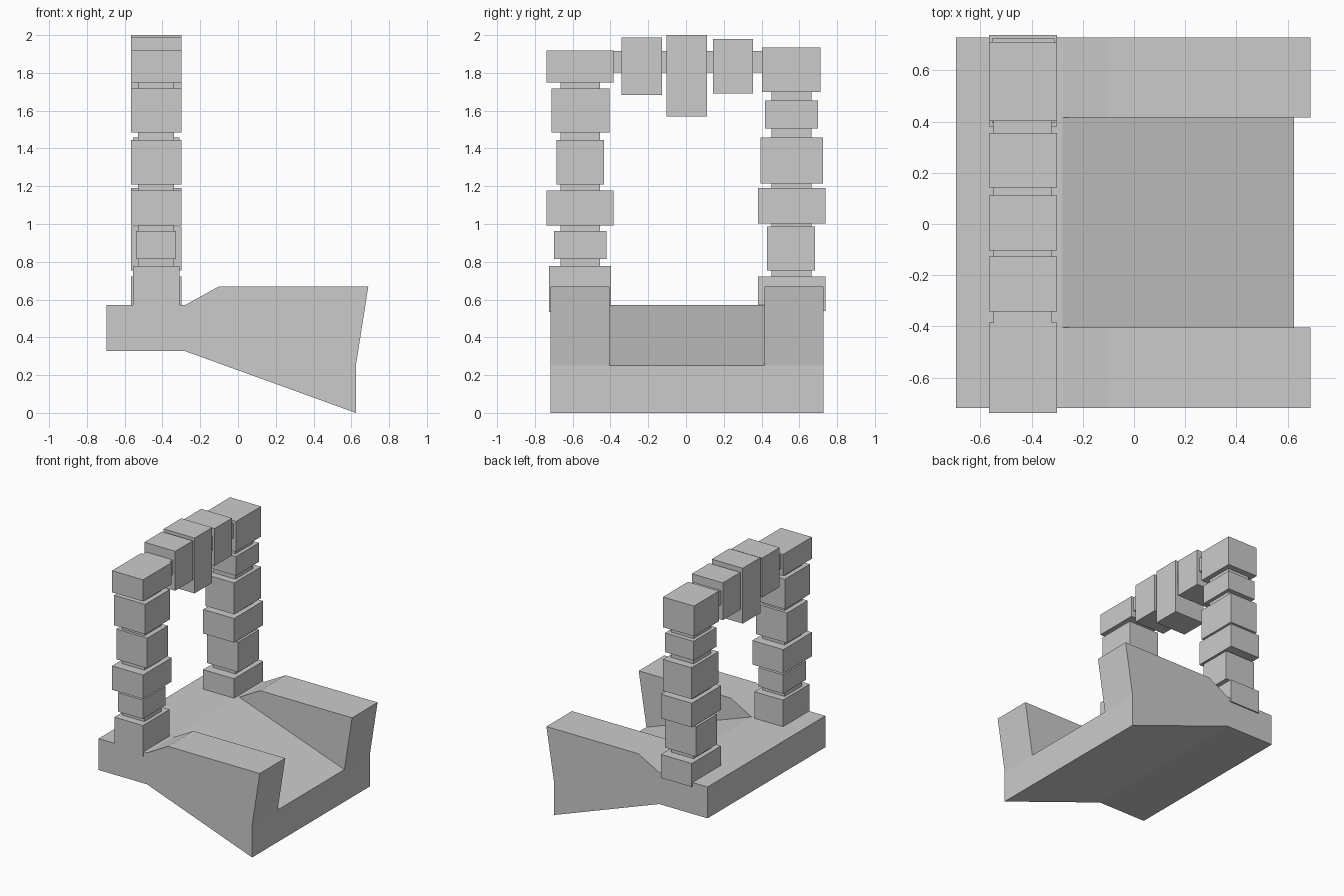
import bpy, bmesh

if "Cube" in bpy.data.objects:
    bpy.data.objects.remove(bpy.data.objects["Cube"])


def make_object(name, bm):
    bmesh.ops.recalc_face_normals(bm, faces=bm.faces)
    mesh = bpy.data.meshes.new(name)
    bm.to_mesh(mesh)
    bm.free()
    obj = bpy.data.objects.new(name, mesh)
    bpy.context.collection.objects.link(obj)
    return obj


def box(name, x, y, z):
    bm = bmesh.new()
    bmesh.ops.create_cube(bm, size=1)
    for v in bm.verts:
        v.co = [(lo + hi) / 2 + c * (hi - lo) for c, (lo, hi) in zip(v.co, (x, y, z))]
    return make_object(name, bm)


def prism(name, profile, y0, y1):
    """Extrude an (x, z) profile along y."""
    bm = bmesh.new()
    face = bm.faces.new([bm.verts.new((x, y0, z)) for x, z in profile])
    ext = bmesh.ops.extrude_face_region(bm, geom=[face])
    for v in ext["geom"]:
        if isinstance(v, bmesh.types.BMVert):
            v.co.y = y1
    return make_object(name, bm)


# Base: flared slab with a sloping channel cut between two side walls
base = prism("base", [(-0.695, 0.327), (-0.28, 0.327), (0.624, 0.0), (0.624, 0.25),
                      (0.69, 0.67), (-0.10, 0.67), (-0.28, 0.571), (-0.695, 0.571)],
             -0.718, 0.728)
slope = (0.25 - 0.571) / (0.624 + 0.28)
cutter = prism("channel_cutter", [(-0.28, 0.571), (0.9, 0.571 + slope * 1.18),
                                  (0.9, 0.9), (-0.28, 0.9)], -0.405, 0.415)
cutter.hide_render = True
mod = base.modifiers.new("channel", 'BOOLEAN')
mod.operation = 'DIFFERENCE'
mod.solver = 'EXACT'
mod.object = cutter
bpy.context.view_layer.objects.active = base
bpy.ops.object.modifier_apply(modifier="channel")
bpy.data.objects.remove(cutter)

# Stone x ranges
WIDE, MID, SLIM = (-0.566, -0.30), (-0.555, -0.31), (-0.54, -0.328)

# Stones per pillar: x range, y range, z range
pillars = {
    "front": ((-0.665, -0.455), [
        (MID, (-0.725, -0.398), (0.535, 0.778)),
        (SLIM, (-0.70, -0.42), (0.815, 0.962)),
        (WIDE, (-0.738, -0.385), (0.992, 1.178)),
        (WIDE, (-0.686, -0.433), (1.21, 1.445)),
        (WIDE, (-0.712, -0.405), (1.484, 1.717)),
        (WIDE, (-0.738, -0.385), (1.75, 1.918))]),
    "back": ((0.452, 0.664), [
        (WIDE, (0.38, 0.738), (0.54, 0.722)),
        (WIDE, (0.43, 0.684), (0.754, 0.987)),
        (WIDE, (0.38, 0.738), (1.003, 1.19)),
        (MID, (0.395, 0.725), (1.214, 1.458)),
        (MID, (0.418, 0.70), (1.505, 1.654)),
        (WIDE, (0.403, 0.711), (1.70, 1.935))]),
}
for side, (core_y, stones) in pillars.items():
    box(f"{side}_pillar_core", (-0.53, -0.338), core_y, (0.56, 1.85))
    for i, (x, y, z) in enumerate(stones, 1):
        box(f"{side}_pillar_stone_{i}", x, y, z)

# Lintel: inner beam with three hanging arch stones
box("lintel_core", (-0.548, -0.32), (-0.42, 0.43), (1.802, 1.916))
for i, (y, z) in enumerate([((-0.342, -0.127), (1.682, 1.988)),
                            ((-0.104, 0.112), (1.57, 2.0)),
                            ((0.142, 0.356), (1.69, 1.98))], 1):
    box(f"arch_stone_{i}", WIDE, y, z)
